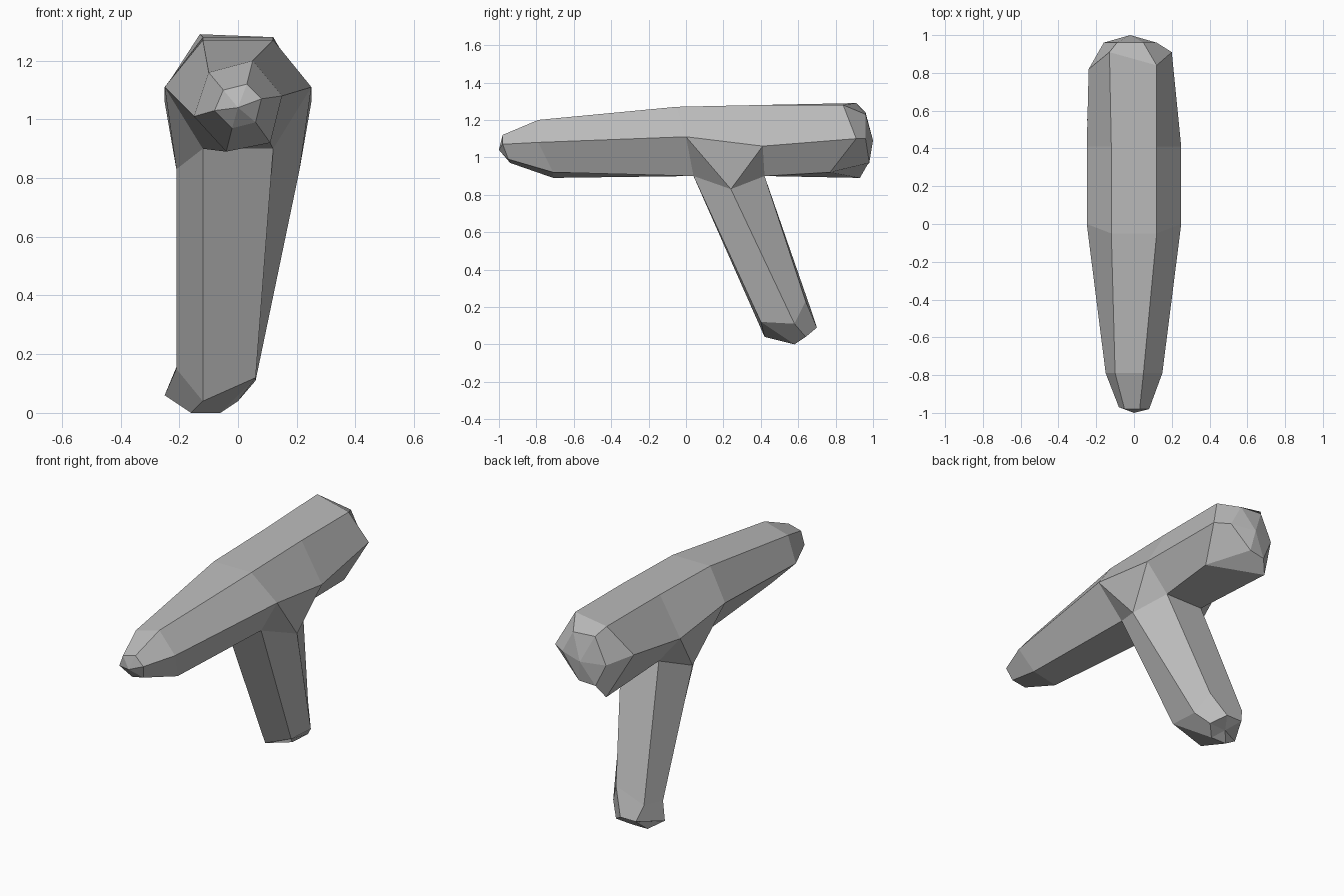
import bpy
import bmesh
from mathutils import Vector

default_cube = bpy.data.objects.get("Cube")
if default_cube:
    bpy.data.objects.remove(default_cube, do_unlink=True)

# One flat grey for every part
stone_grey = bpy.data.materials.new("stone_grey")
stone_grey.use_nodes = True
grey = (0.5, 0.5, 0.5, 1)
stone_grey.diffuse_color = grey
stone_grey.node_tree.nodes["Principled BSDF"].inputs["Base Color"].default_value = grey


def finish_object(name, bm):
    """Turn the bmesh into a flat shaded object with the grey material."""
    bmesh.ops.recalc_face_normals(bm, faces=bm.faces[:])
    mesh = bpy.data.meshes.new(name)
    bm.to_mesh(mesh)
    bm.free()
    mesh.materials.append(stone_grey)
    part = bpy.data.objects.new(name, mesh)
    bpy.context.scene.collection.objects.link(part)
    return part


def loft(name, rings, start_tip=None, end_tip=None):
    """Skin a row of equal rings and close the ends with a fan around a tip."""
    bm = bmesh.new()
    loops = [[bm.verts.new(point) for point in ring] for ring in rings]
    count = len(loops[0])
    for lower, upper in zip(loops, loops[1:]):
        for i in range(count):
            j = (i + 1) % count
            bm.faces.new((lower[i], lower[j], upper[j], upper[i]))
    for tip, loop in ((start_tip, loops[0]), (end_tip, loops[-1])):
        if tip is not None:
            centre = bm.verts.new(tip)
            for i in range(count):
                bm.faces.new((loop[i], loop[(i + 1) % count], centre))
    return finish_object(name, bm)


def hull(name, points):
    """Wrap the points in their convex hull."""
    bm = bmesh.new()
    for point in points:
        bm.verts.new(point)
    result = bmesh.ops.convex_hull(bm, input=bm.verts[:])
    loose = [v for v in result["geom_interior"] if isinstance(v, bmesh.types.BMVert)]
    bmesh.ops.delete(bm, geom=loose, context="VERTS")
    return finish_object(name, bm)


def mirrored_ring(top, side, bottom):
    """Six sided ring from its right half: top left round to left side."""
    def flip(p):
        return (-p[0], p[1], p[2])
    return [flip(top), top, side, bottom, flip(bottom), flip(side)]


# Trunk rings, each: top left, top right, right, bottom right, bottom left, left
front_tip_ring = [(-.05, -.98, 1.1), (.03, -.98, 1.12), (.08, -.98, 1.07),
                  (.06, -.95, .99), (-.02, -.94, .97), (-.08, -.97, 1.03)]
front_ring = [(-.1, -.79, 1.16), (.05, -.79, 1.2), (.15, -.79, 1.08),
              (.11, -.71, .92), (-.04, -.71, .89), (-.15, -.79, 1.01)]
middle_ring = mirrored_ring((.12, -.05, 1.27), (.25, 0, 1.11), (.12, .04, .9))
joint_ring = mirrored_ring((.12, .41, 1.28), (.25, .41, 1.06), (.12, .42, .9))
back_ring = [(-.13, .91, 1.29), (.12, .84, 1.28), (.2, .91, 1.1),
             (.14, .77, .92), (-.14, .93, .89), (-.24, .82, 1.12)]
back_tip_ring = [(-.09, .96, 1.24), (.05, .96, 1.23), (.12, .96, 1.1),
                 (0, .98, .97), (-.1, .97, .96), (-.16, .96, 1.09)]

loft("trunk",
     [front_tip_ring, front_ring, middle_ring, joint_ring, back_ring, back_tip_ring],
     start_tip=(0, -1, 1.04), end_tip=(-.02, 1, 1.09))

# Branch rings, each: front left, front right, right, back right, back left, left
root_ring = mirrored_ring((.12, .04, .9), (.21, .24, .83), (.12, .42, .9))
lower_ring = [(-.12, .42, .04), (.06, .4, .12), (.06, .58, .11),
              (0, .64, .23), (-.2, .67, .18), (-.21, .51, .15)]
foot_ring = [(-.16, .58, 0), (-.06, .58, 0), (0, .64, .04),
             (-.07, .7, .09), (-.17, .7, .09), (-.25, .55, .06)]
foot_centre = sum((Vector(p) for p in foot_ring), Vector()) / len(foot_ring)

loft("branch", [root_ring, lower_ring, foot_ring], end_tip=foot_centre)

# Collar that blends the branch into both sides of the trunk
trunk_sides = [ring[k] for ring in (middle_ring, joint_ring) for k in (2, 5)]
hull("branch_collar", root_ring + trunk_sides)
